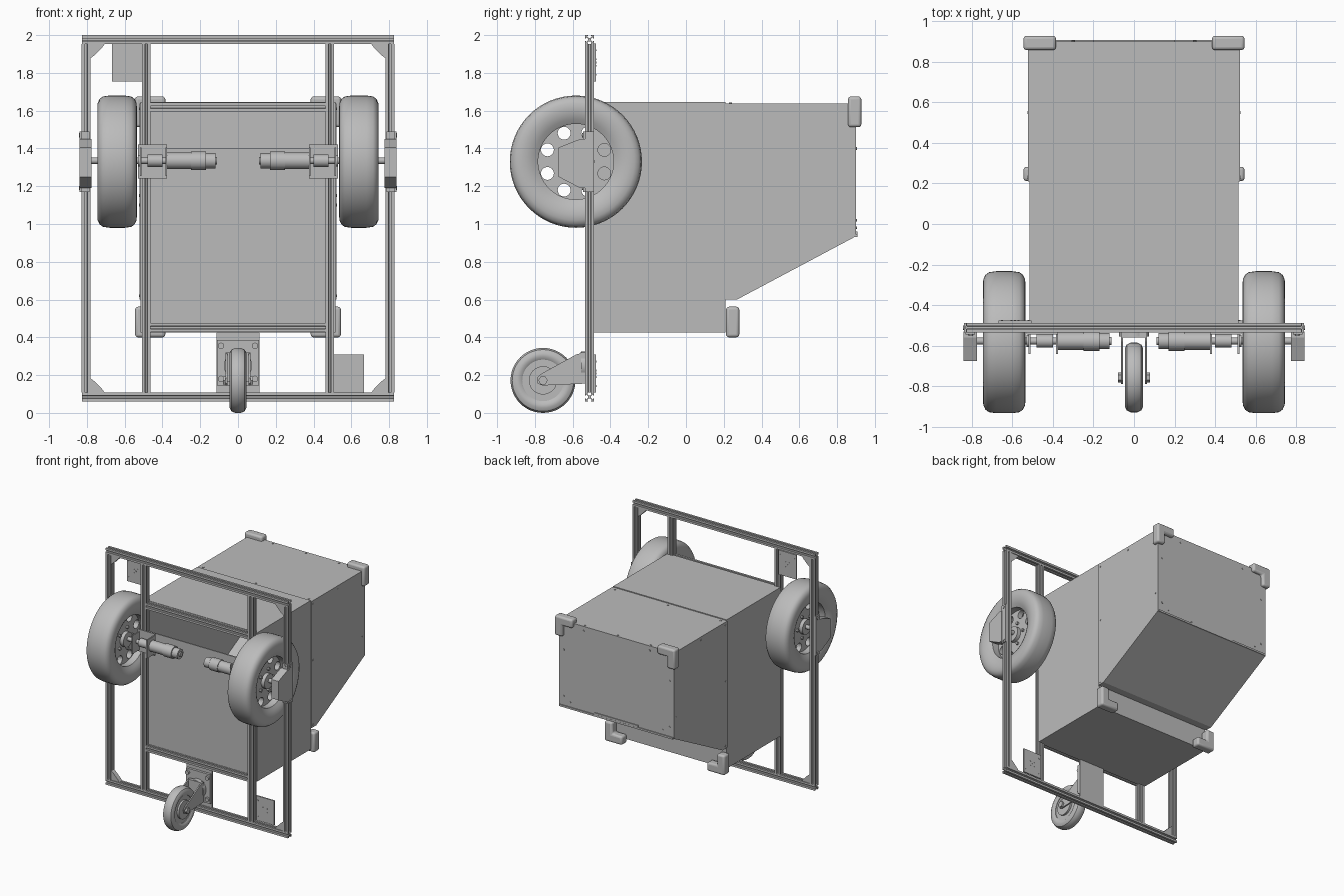
import bpy, bmesh
from math import sin, cos, pi
from mathutils import Vector

if "Cube" in bpy.data.objects:
    bpy.data.objects.remove(bpy.data.objects["Cube"], do_unlink=True)

grey = bpy.data.materials.new("plain grey")
grey.use_nodes = True
grey.diffuse_color = (0.5, 0.5, 0.5, 1)
grey.node_tree.nodes["Principled BSDF"].inputs["Base Color"].default_value = (0.5, 0.5, 0.5, 1)


def finish(bm, name, smooth=False):
    bmesh.ops.recalc_face_normals(bm, faces=bm.faces)
    mesh = bpy.data.meshes.new(name)
    bm.to_mesh(mesh)
    bm.free()
    mesh.materials.append(grey)
    ob = bpy.data.objects.new(name, mesh)
    bpy.context.collection.objects.link(ob)
    if smooth:
        bpy.ops.object.select_all(action="DESELECT")
        ob.select_set(True)
        bpy.context.view_layer.objects.active = ob
        bpy.ops.object.shade_smooth_by_angle(angle=0.6)
    return ob


def place(axis, u, v, w):
    return {"x": (w, u, v), "y": (u, w, v), "z": (u, v, w)}[axis]


def add_prism(bm, pts, axis, lo, hi):
    rings = [[bm.verts.new(place(axis, u, v, w)) for u, v in pts] for w in (lo, hi)]
    n = len(pts)
    faces = [bm.faces.new(r) for r in rings]
    for i in range(n):
        j = (i + 1) % n
        faces.append(bm.faces.new((rings[0][i], rings[0][j], rings[1][j], rings[1][i])))
    return faces


def prism(name, pts, axis, lo, hi, smooth=False):
    bm = bmesh.new()
    add_prism(bm, pts, axis, lo, hi)
    return finish(bm, name, smooth)


def box(name, x, y, z):
    return prism(name, [(x[0], y[0]), (x[1], y[0]), (x[1], y[1]), (x[0], y[1])], "z", *z)


def circle(u, v, r, n=24):
    return [(u + r * cos(2 * pi * i / n), v + r * sin(2 * pi * i / n)) for i in range(n)]


def rod(name, u, v, r, axis, lo, hi, n=24):
    return prism(name, circle(u, v, r, n), axis, lo, hi, True)


def lathe(name, profile, x, y, z, n=64):
    # revolve a closed (offset, radius) outline about the x direction
    bm = bmesh.new()
    rings = [[bm.verts.new((x + o, y + r * cos(2 * pi * i / n), z + r * sin(2 * pi * i / n)))
              for i in range(n)] for o, r in profile]
    for a, b in zip(rings, rings[1:] + rings[:1]):
        for i in range(n):
            j = (i + 1) % n
            bm.faces.new((a[i], a[j], b[j], b[i]))
    return finish(bm, name, True)


def bevel(ob, width, segments=3):
    m = ob.modifiers.new("round", "BEVEL")
    m.width, m.segments = width, segments
    return ob


# --- slotted frame rails
H = 0.0235


def slot_outline(u, v):
    side = [(H, -H), (H, -0.007), (0.018, -0.007), (0.018, -0.013), (0.009, -0.005),
            (0.009, 0.005), (0.018, 0.013), (0.018, 0.007), (H, 0.007)]
    out = []
    for k in range(4):
        c, s = round(cos(k * pi / 2)), round(sin(k * pi / 2))
        out += [(u + c * a - s * b, v + s * a + c * b) for a, b in side]
    return out


FY = -0.511
for name, z, half in (("top_rail", 1.976, 0.827), ("bottom_rail", 0.084, 0.827),
                      ("upper_crossbar", 1.619, 0.463), ("lower_crossbar", 0.452, 0.463)):
    prism(name, slot_outline(FY, z), "x", -half, half)
for s in (-1, 1):
    prism("outer_post", slot_outline(s * 0.804, FY), "z", 0.1075, 1.9525)
    prism("inner_post", slot_outline(s * 0.486, FY), "z", 0.1075, 1.9525)
    for z, d in ((0.1075, 1), (1.9525, -1)):
        x = s * 0.7805
        prism("corner_gusset", [(x, z), (x - s * 0.075, z), (x - s * 0.06, z + d * 0.02),
                                (x - s * 0.02, z + d * 0.06), (x, z + d * 0.075)],
              "y", FY - 0.018, FY + 0.018)

# --- cargo box: folded sheet shell open at the front
side = [(-0.487, 0.425), (0.21, 0.425), (0.21, 0.6), (0.27, 0.6), (0.9, 0.935), (0.9, 1.638), (-0.487, 1.638)]
bm = bmesh.new()
faces = add_prism(bm, side, "x", -0.515, 0.515)
bmesh.ops.delete(bm, geom=[f for f in faces if f.calc_center_median().y < -0.48], context="FACES_ONLY")
shell = finish(bm, "box_shell")
m = shell.modifiers.new("sheet", "SOLIDIFY")
m.thickness, m.offset = 0.008, -1
box("front_panel", (-0.463, 0.463), (-0.5, -0.49), (0.475, 1.4))
box("front_lid_panel", (-0.515, 0.515), (-0.487, 0.208), (1.638, 1.645))
rear_side = [(0.21, 0.6), (0.27, 0.6), (0.9, 0.935), (0.9, 1.638), (0.21, 1.638)]
for s in (-1, 1):
    prism("rear_side_panel", rear_side, "x", s * 0.515, s * 0.522)
box("rear_lower_lip", (-0.515, 0.515), (0.896, 0.908), (0.93, 0.945))
box("hinge_strip", (-0.2, 0.2), (0.9, 0.907), (0.945, 0.96))

# --- rivets
for s in (-1, 1):
    for y, z in ((0.23, 1.61), (0.55, 1.61), (0.23, 1.15), (0.87, 1.1), (0.23, 0.62)):
        rod("side_rivet", y, z, 0.008, "x", s * 0.52, s * 0.525, 10)
    for x, z in ((0.48, 1.02), (0.42, 0.98), (0.3, 1.6), (0.48, 1.4)):
        rod("back_rivet", s * x, z, 0.008, "y", 0.9, 0.904, 10)
for x, y in ((-0.48, 0.235), (0, 0.235), (0.48, 0.235), (-0.3, 0.88), (0, 0.88), (0.3, 0.88)):
    rod("top_rivet", x, y, 0.008, "z", 1.638, 1.642, 10)

# --- rounded corner guards
for s in (-1, 1):
    for name, y, z, d in (("upper_guard", 0.858, 1.675, -1), ("lower_guard", 0.212, 0.4, 1)):
        pts = [(0.545, 0), (0.385, 0), (0.385, 0.07), (0.475, 0.07), (0.475, 0.162), (0.545, 0.162)]
        bevel(prism(name, [(s * a, z + d * b) for a, b in pts], "y", y, y + 0.07, True), 0.015)

# --- drive wheels, axles, motors and brackets
WY, WZ = -0.583, 1.33
tyre = [(-0.075, 0.2), (-0.09, 0.225), (-0.1, 0.25), (-0.105, 0.28), (-0.103, 0.31), (-0.093, 0.332),
        (-0.075, 0.345), (-0.04, 0.35)]
tyre += [(-o, r) for o, r in reversed(tyre)]
mount = [(-0.53, 1.45), (-0.56, 1.45), (-0.675, 1.405), (-0.675, 1.25), (-0.56, 1.19), (-0.53, 1.19)]
for s in (-1, 1):
    X = s * 0.64
    lathe("tyre", tyre, X, WY, WZ)
    disc = prism("wheel_disc", circle(WY, WZ, 0.205, 64), "x", X - 0.02, X + 0.02, True)
    bm = bmesh.new()
    for k in range(8):
        a = (k + 0.5) * pi / 4
        add_prism(bm, circle(WY + 0.163 * cos(a), WZ + 0.163 * sin(a), 0.034), "x", X - 0.1, X + 0.1)
    cutter = finish(bm, "hole_cutter")
    cutter.hide_render = True
    m = disc.modifiers.new("holes", "BOOLEAN")
    m.object, m.operation, m.solver = cutter, "DIFFERENCE", "EXACT"
    bpy.context.view_layer.objects.active = disc
    bpy.ops.object.modifier_apply(modifier="holes")
    bpy.data.objects.remove(cutter, do_unlink=True)
    rod("wheel_hub", WY, WZ, 0.06, "x", X - 0.05, X + 0.05)
    for k in range(5):
        a = k * 2 * pi / 5
        rod("wheel_bolt", WY + 0.09 * cos(a), WZ + 0.09 * sin(a), 0.012, "x", X - 0.035, X + 0.035, 6)
    # axle line, from motor end to outer bearing
    for name, r, lo, hi, n in (("axle", 0.017, 0.37, 0.8, 24), ("motor_cap", 0.02, 0.11, 0.12, 16),
                               ("motor_rear", 0.04, 0.12, 0.17, 24), ("motor_body", 0.05, 0.17, 0.25, 12),
                               ("gearbox", 0.044, 0.25, 0.375, 24), ("coupling", 0.033, 0.4, 0.48, 24),
                               ("axle_collar", 0.03, 0.51, 0.53, 24)):
        rod(name, WY + 0.006, WZ + 0.005, r, "x", s * lo, s * hi, n)
    box("motor_plate", (s * 0.375, s * 0.53), (-0.545, -0.535), (1.24, 1.42))
    for x in (0.375, 0.51):
        box("motor_flange", (s * x, s * (x + 0.01)), (-0.64, -0.54), (1.255, 1.405))
    # outer bearing mount
    prism("bearing_mount", mount, "x", s * 0.775, s * 0.84)
    box("mount_plate", (s * 0.828, s * 0.838), (-0.535, -0.487), (1.17, 1.49))
    box("mount_front_strap", (s * 0.785, s * 0.83), (-0.545, -0.535), (1.17, 1.49))
    for z in (1.19, 1.47):
        rod("mount_bolt", FY, z, 0.011, "x", s * 0.838, s * 0.843, 12)
        rod("strap_bolt", s * 0.805, z, 0.011, "y", -0.55, -0.545, 12)

# --- accessory plates in opposite frame corners
for s, z in ((-1, 1.755), (1, 0.108)):
    box("accessory_plate", (s * 0.505, s * 0.668), (-0.487, -0.476), (z, z + 0.2))
    for a, b in ((0, 0), (1, 1), (-1, 1), (1, -1), (-1, -1)):
        for gap in (0.017, 0.065):
            rod("plate_stud", s * 0.586 + a * gap, z + 0.1 + b * gap, 0.005, "y", -0.489, -0.474, 8)

# --- swivel caster
box("caster_backing", (-0.115, 0.115), (-0.5, -0.488), (0.1, 0.425))
box("caster_plate", (-0.11, 0.11), (-0.52, -0.5), (0.145, 0.385))
rod("caster_swivel", 0, 0.25, 0.075, "y", -0.555, -0.52, 32)
CY, CZ = -0.757, 0.172
for s in (-1, 1):
    fork = [(-0.535, 0.32), (-0.58, 0.31), (-0.77, 0.205), (-0.79, 0.185), (-0.785, 0.155), (-0.76, 0.145), (-0.535, 0.155)]
    prism("caster_fork", fork, "x", s * 0.055, s * 0.065)
    rod("caster_nut", CY, CZ, 0.025, "x", s * 0.065, s * 0.08, 6)
    rod("caster_hub", CY, CZ, 0.075, "x", s * 0.03, s * 0.045)
    for z in (0.18, 0.355):
        rod("caster_bolt", s * 0.09, z, 0.017, "y", -0.535, -0.52, 12)
box("fork_bridge", (-0.065, 0.065), (-0.56, -0.535), (0.165, 0.32))
rod("caster_core", CY, CZ, 0.12, "x", -0.03, 0.03, 32)
tread = [(-0.035, 0.11), (-0.045, 0.125), (-0.045, 0.145), (-0.035, 0.163), (-0.015, 0.172)]
lathe("caster_tyre", tread + [(-o, r) for o, r in reversed(tread)], 0, CY, CZ, 48)
